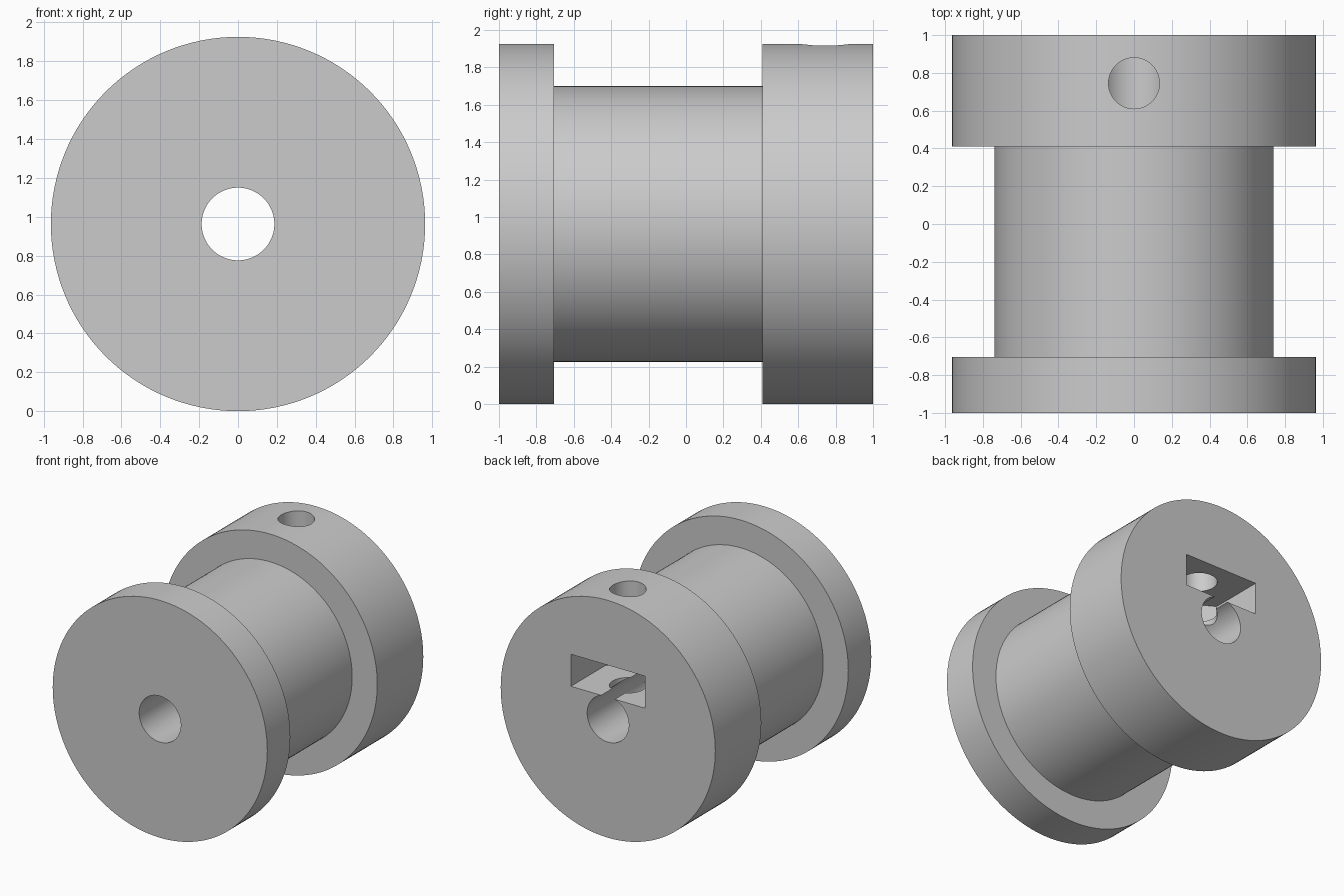
import bpy, bmesh, math
from mathutils import Matrix

if "Cube" in bpy.data.objects:
    bpy.data.objects.remove(bpy.data.objects["Cube"], do_unlink=True)

R, BODY, BORE = 0.963, 0.738, 0.187   # flange, drum and bore radii
ZC = R                                # axle height
SCREW_Y, SCREW_R = 0.745, 0.135       # radial screw hole
NUT_W = 0.333                         # half width of the nut slot
SEGMENTS = 128

grey = bpy.data.materials.new("plain grey")
grey.use_nodes = True
grey.diffuse_color = (0.6, 0.6, 0.6, 1)
grey.node_tree.nodes["Principled BSDF"].inputs["Base Color"].default_value = (0.6, 0.6, 0.6, 1)


def make_object(name, bm):
    bmesh.ops.recalc_face_normals(bm, faces=bm.faces[:])
    mesh = bpy.data.meshes.new(name)
    bm.to_mesh(mesh)
    bm.free()
    mesh.materials.append(grey)
    obj = bpy.data.objects.new(name, mesh)
    bpy.context.collection.objects.link(obj)
    return obj


def lathe(name, profile):
    """Revolve a closed (radius, y) profile around the axle."""
    bm = bmesh.new()
    rings = []
    for i in range(SEGMENTS):
        a = 2 * math.pi * i / SEGMENTS
        rings.append([bm.verts.new((r * math.sin(a), y, ZC + r * math.cos(a)))
                      for r, y in profile])
    n = len(profile)
    for i in range(SEGMENTS):
        p, q = rings[i], rings[(i + 1) % SEGMENTS]
        for j in range(n):
            k = (j + 1) % n
            bm.faces.new((p[j], p[k], q[k], q[j]))
    return make_object(name, bm)


def prism(name, outline, z0, z1):
    """Extrude an (x, y) outline upward."""
    bm = bmesh.new()
    face = bm.faces.new([bm.verts.new((x, y, z0)) for x, y in outline])
    new = bmesh.ops.extrude_face_region(bm, geom=[face])["geom"]
    verts = [v for v in new if isinstance(v, bmesh.types.BMVert)]
    bmesh.ops.translate(bm, verts=verts, vec=(0, 0, z1 - z0))
    return make_object(name, bm)


# Spool: front flange, drum, wide rear hub and through bore
spool = lathe("spool", [
    (BORE, -1), (R, -1), (R, -0.705), (BODY, -0.705),
    (BODY, 0.41), (R, 0.41), (R, 1), (BORE, 1)])

# Screw hole from the hub's rim down into the bore
bm = bmesh.new()
bmesh.ops.create_cone(bm, cap_ends=True, segments=64, radius1=SCREW_R, radius2=SCREW_R,
                      depth=1.2, matrix=Matrix.Translation((0, SCREW_Y, ZC + 0.6)))
screw_cutter = make_object("screw_hole_cutter", bm)

# Nut slot open at the back, ending in half a hexagon
flat = NUT_W / math.sqrt(3)
nut_cutter = prism("nut_slot_cutter", [
    (-NUT_W, 1.1), (-NUT_W, SCREW_Y - flat), (0, SCREW_Y - 2 * flat),
    (NUT_W, SCREW_Y - flat), (NUT_W, 1.1)], ZC + 0.177, ZC + 0.437)

bpy.ops.object.select_all(action="DESELECT")
spool.select_set(True)
bpy.context.view_layer.objects.active = spool
for cutter in (screw_cutter, nut_cutter):
    cutter.hide_render = True
    cut = spool.modifiers.new(cutter.name, "BOOLEAN")
    cut.operation = "DIFFERENCE"
    cut.solver = "EXACT"
    cut.object = cutter
    bpy.ops.object.modifier_apply(modifier=cut.name)
    bpy.data.objects.remove(cutter, do_unlink=True)

bpy.ops.object.shade_smooth_by_angle(angle=math.radians(30))
